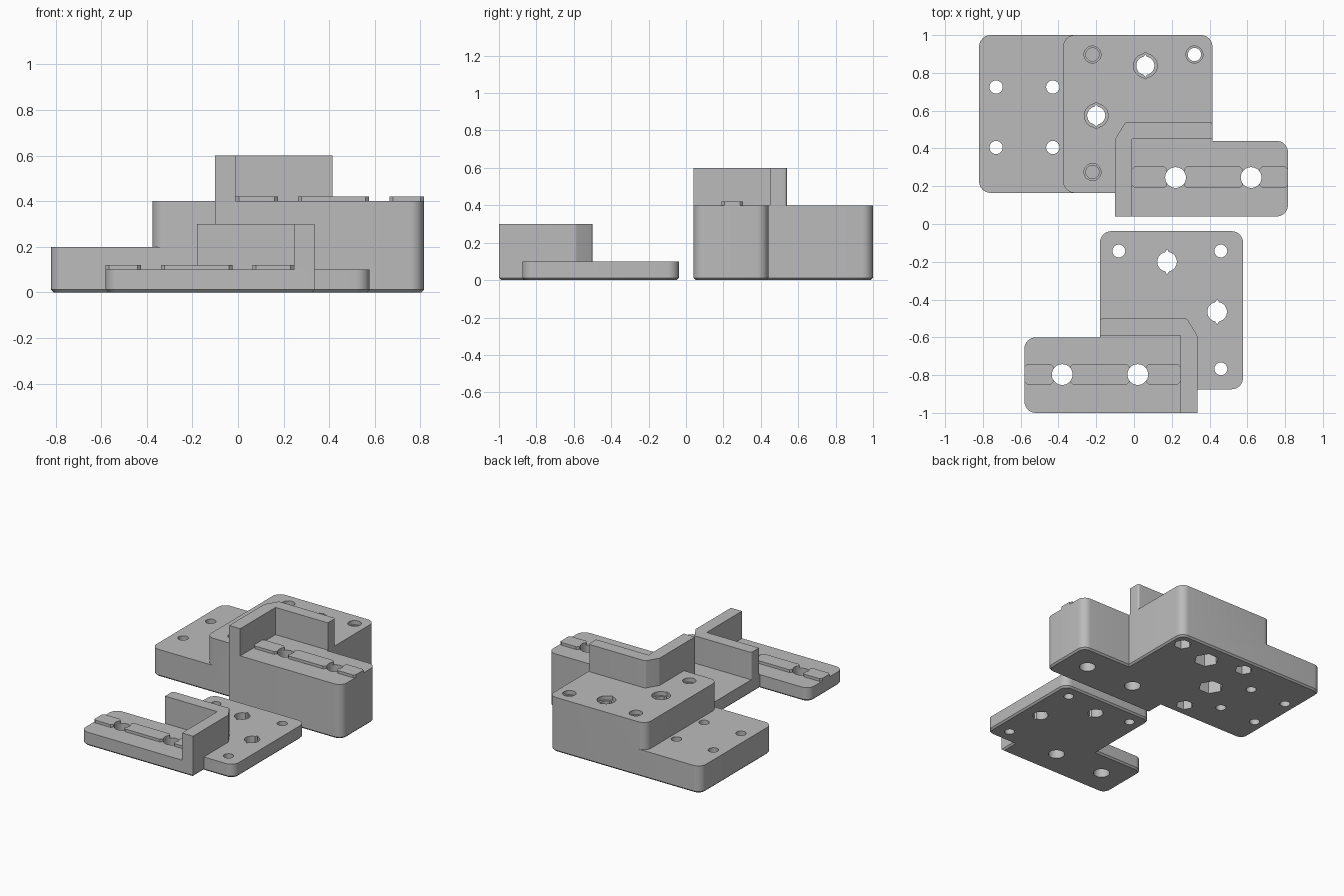
import bpy, bmesh, math
from mathutils import Vector

if "Cube" in bpy.data.objects:
    bpy.data.objects.remove(bpy.data.objects["Cube"])

grey = bpy.data.materials.new("plain_grey")
grey.diffuse_color = (0.5, 0.5, 0.5, 1)
grey.use_nodes = True
grey.node_tree.nodes["Principled BSDF"].inputs["Base Color"].default_value = grey.diffuse_color


def outline(corners, inset=0.0):
    """Counter-clockwise corners (x, y, radius), optionally inset, with rounded corners."""
    pts, n = [], len(corners)
    for i, (x, y, r) in enumerate(corners):
        p = Vector((x, y))
        a = (p - Vector(corners[i - 1][:2])).normalized()
        b = (Vector(corners[(i + 1) % n][:2]) - p).normalized()
        turn = a.angle(b)
        na, nb = Vector((-a.y, a.x)), Vector((-b.y, b.x))
        p = p + (na + nb) * (inset / (1 + na.dot(nb)))
        r -= inset
        if r <= 0.001:
            pts.append(p)
            continue
        c = p + (na + nb) * (r / (1 + na.dot(nb)))
        start = math.atan2(-na.y, -na.x)
        pts += [c + r * Vector((math.cos(start + turn * k / 8), math.sin(start + turn * k / 8)))
                for k in range(9)]
    return pts


def loft(name, rings):
    """Closed solid through (z, points) rings, bottom to top."""
    bm = bmesh.new()
    loops = [[bm.verts.new((p[0], p[1], z)) for p in pts] for z, pts in rings]
    bm.faces.new(loops[0][::-1])
    bm.faces.new(loops[-1])
    n = len(loops[0])
    for lo, hi in zip(loops, loops[1:]):
        for i in range(n):
            bm.faces.new((lo[i], lo[(i + 1) % n], hi[(i + 1) % n], hi[i]))
    me = bpy.data.meshes.new(name)
    bm.to_mesh(me)
    bm.free()
    me.materials.append(grey)
    ob = bpy.data.objects.new(name, me)
    bpy.context.collection.objects.link(ob)
    return ob


def prism(name, corners, z0, z1):
    pts = outline(corners)
    return loft(name, [(z0, pts), (z1, pts)])


def ring(x, y, r, sides=32, spike=0):
    """Circle or polygon; spike pushes the +y and -y points outward."""
    pts = []
    for k in range(sides):
        t = 2 * math.pi * k / sides
        q = spike if spike and k % (sides // 2) == sides // 4 else r
        pts.append((x + q * math.cos(t), y + q * math.sin(t)))
    return pts


def boolean(ob, tool, op='DIFFERENCE', keep=False):
    m = ob.modifiers.new("bool", 'BOOLEAN')
    m.operation, m.solver, m.object = op, 'EXACT', tool
    bpy.context.view_layer.objects.active = ob
    bpy.ops.object.modifier_apply(modifier=m.name)
    if not keep:
        bpy.data.objects.remove(tool)


def bore(ob, z0, z1, *args, **kw):
    pts = ring(*args, **kw)
    boolean(ob, loft("cutter", [(z0, pts), (z1, pts)]))


def rail_pads(name, spans, y0, y1, z, holes):
    """Low raised strips with clipped corners, notched by the rail holes."""
    c = 0.015
    for i, (x0, x1) in enumerate(spans):
        pad = loft(f"{name}_{i + 1}", [(h, [
            (x0 + c, y0), (x1 - c, y0), (x1, y0 + c), (x1, y1 - c),
            (x1 - c, y1), (x0 + c, y1), (x0, y1 - c), (x0, y0 + c)]) for h in (z, z + 0.02)])
        for x, y in holes:
            if x0 - 0.06 < x < x1 + 0.06:
                bore(pad, -0.1, 0.7, x, y, 0.055)


R, E = 0.06, 0.012

# Tall bracket: stepped body with an eased bottom edge
arm = [(-0.1, 0.165, 0), (-0.1, 0.04, 0), (0.815, 0.04, R), (0.815, 0.44, R),
       (0.415, 0.44, 0), (0.415, 1, R)]
base = arm + [(-0.82, 1, R), (-0.82, 0.165, R)]
tall = loft("tall_bracket_body", [(0, outline(base, E)), (E, outline(base)), (0.2, outline(base))])
boolean(tall, prism("upper_block", arm + [(-0.375, 1, R), (-0.375, 0.165, R)], 0.2, 0.4), 'UNION')

# Tall bracket holes: rail, flange, screw and nut pockets
tall_rail = [(0.22, 0.246), (0.62, 0.246)]
for x, y in tall_rail:
    bore(tall, -0.1, 0.7, x, y, 0.055)
for x in (-0.73, -0.43):
    for y in (0.405, 0.725):
        bore(tall, -0.1, 0.7, x, y, 0.035)
for x, y, through in ((-0.22, 0.897, 0), (-0.22, 0.275, 0), (0.32, 0.897, 1)):
    bore(tall, -0.1, 0.2, x, y, 0.06, sides=6)
    bore(tall, 0.1 if through else 0.22, 0.7, x, y, 0.035)
    bore(tall, 0.37, 0.7, x, y, 0.045)
for x, y in ((0.06, 0.838), (-0.2, 0.574)):
    bore(tall, -0.1, 0.2, x, y, 0.085, sides=6)
    bore(tall, 0.1, 0.7, x, y, 0.048, spike=0.06)
    bore(tall, 0.37, 0.7, x, y, 0.063, spike=0.07)

# Tall bracket corner wall and rail pads
prism("tall_bracket_wall", [(-0.1, 0.04, 0), (-0.01, 0.04, 0), (-0.01, 0.45, 0), (0.415, 0.45, 0),
      (0.415, 0.54, 0.015), (-0.045, 0.54, 0.02), (-0.1, 0.45, 0.02)], 0.4, 0.6)
rail_pads("tall_rail_pad", [(-0.01, 0.175), (0.264, 0.574), (0.664, 0.815)],
          0.19, 0.305, 0.4, tall_rail)

# Flat bracket: plate with an eased bottom edge
plate = [(-0.58, -1, R), (0.335, -1, 0), (0.335, -0.875, 0), (0.577, -0.875, R),
         (0.577, -0.038, R), (-0.18, -0.038, R), (-0.18, -0.6, 0), (-0.58, -0.6, R)]
flat = loft("flat_bracket_plate", [(0, outline(plate, E)), (E, outline(plate)), (0.1, outline(plate))])

# Flat bracket holes
flat_rail = [(-0.38, -0.797), (0.02, -0.797)]
for x, y in flat_rail:
    bore(flat, -0.1, 0.7, x, y, 0.055)
for x, y in ((-0.08, -0.143), (0.46, -0.143), (0.46, -0.767)):
    bore(flat, -0.1, 0.7, x, y, 0.034)
for x, y in ((0.175, -0.2), (0.44, -0.465)):
    bore(flat, -0.1, 0.7, x, y, 0.052, spike=0.068)

# Flat bracket corner wall and rail pads
prism("flat_bracket_wall", [(0.245, -1, 0), (0.335, -1, 0), (0.335, -0.59, 0.02), (0.28, -0.5, 0.02),
      (-0.18, -0.5, 0.015), (-0.18, -0.59, 0), (0.245, -0.59, 0)], 0.1, 0.3)
rail_pads("flat_rail_pad", [(-0.58, -0.426), (-0.338, -0.025), (0.064, 0.245)],
          -0.85, -0.74, 0.1, flat_rail)

# Smooth rounded walls, keep machined edges sharp
for ob in bpy.context.collection.objects:
    ob.select_set(True)
bpy.ops.object.shade_smooth_by_angle(angle=math.radians(30))
